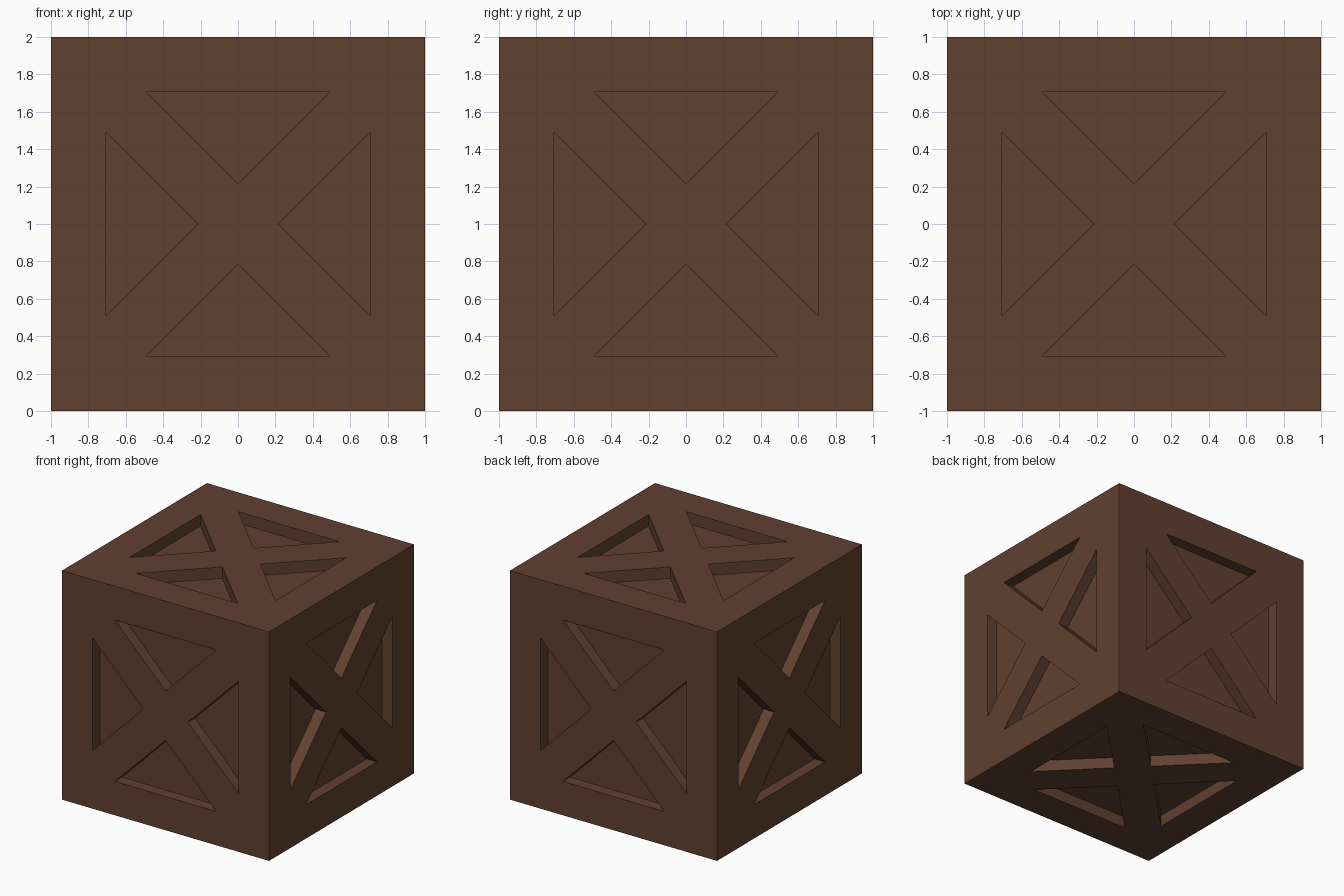
import bpy, bmesh
from math import radians
from mathutils import Matrix, Vector

if "Cube" in bpy.data.objects:
    bpy.data.objects.remove(bpy.data.objects["Cube"], do_unlink=True)

HALF = 1.0      # half the crate's side
DEPTH = 0.1     # recess depth
BASE = 0.705    # distance of a recess's long edge from the face centre
TIP = 0.215     # distance of its point from the face centre
WIDE = BASE - TIP

# Dark brown wood
wood = bpy.data.materials.new("dark_brown_wood")
wood.use_nodes = True
colour = (0.120, 0.052, 0.030, 1)
wood.diffuse_color = colour
bsdf = wood.node_tree.nodes["Principled BSDF"]
bsdf.inputs["Base Color"].default_value = colour
bsdf.inputs["Roughness"].default_value = 0.9


def make_object(name, bm):
    mesh = bpy.data.meshes.new(name)
    bm.to_mesh(mesh)
    bm.free()
    mesh.materials.append(wood)
    obj = bpy.data.objects.new(name, mesh)
    bpy.context.collection.objects.link(obj)
    return obj


def add_prism(bm, matrix):
    """Triangular prism that cuts one recess in the top face, turned by matrix."""
    z = HALF - DEPTH
    points = [(0, TIP, z), (WIDE, BASE, z), (-WIDE, BASE, z)]
    face = bm.faces.new([bm.verts.new(matrix @ Vector(p)) for p in points])
    grown = bmesh.ops.extrude_face_region(bm, geom=[face], use_keep_orig=True)
    top = [v for v in grown["geom"] if isinstance(v, bmesh.types.BMVert)]
    bmesh.ops.translate(bm, verts=top, vec=matrix @ Vector((0, 0, 2 * DEPTH)))


# Solid crate body
bm = bmesh.new()
bmesh.ops.create_cube(bm, size=2 * HALF)
crate = make_object("crate", bm)

# Four recesses on each of the six sides, leaving a frame and a cross
sides = [Matrix.Rotation(radians(a), 3, 'X') for a in (0, 90, 180, 270)]
sides += [Matrix.Rotation(radians(a), 3, 'Y') for a in (90, 270)]
bm = bmesh.new()
for side in sides:
    for turn in range(4):
        add_prism(bm, side @ Matrix.Rotation(radians(90 * turn), 3, 'Z'))
bmesh.ops.recalc_face_normals(bm, faces=bm.faces)
cutter = make_object("recess_cutter", bm)
cutter.hide_render = True

cut = crate.modifiers.new("recesses", 'BOOLEAN')
cut.operation = 'DIFFERENCE'
cut.solver = 'EXACT'
cut.object = cutter

# Bake the cut, then drop the cutter and stand the crate on the ground
bpy.context.view_layer.update()
graph = bpy.context.evaluated_depsgraph_get()
crate.data = bpy.data.meshes.new_from_object(crate.evaluated_get(graph))
crate.modifiers.clear()
bpy.data.objects.remove(cutter, do_unlink=True)
crate.data.transform(Matrix.Translation((0, 0, HALF)))
